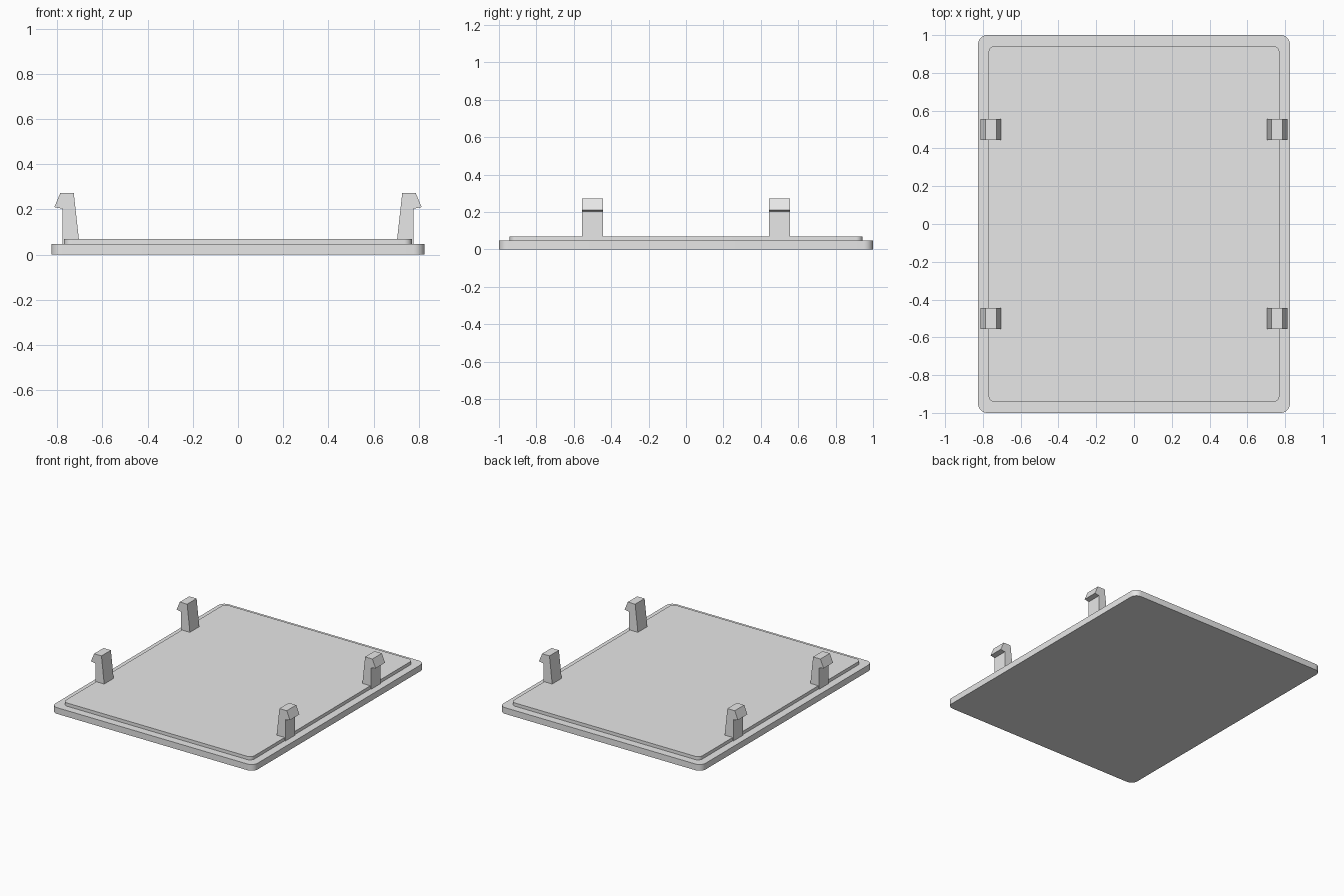
import bpy, bmesh, math

cube = bpy.data.objects.get("Cube")
if cube:
    bpy.data.objects.remove(cube, do_unlink=True)

grey = bpy.data.materials.new("light grey plastic")
grey.use_nodes = True
colour = (0.8, 0.8, 0.8, 1)
grey.diffuse_color = colour
grey.node_tree.nodes["Principled BSDF"].inputs["Base Color"].default_value = colour


def extrude_outline(name, points, direction):
    """Solid made by sweeping a closed 3D outline along a direction."""
    bm = bmesh.new()
    face = bm.faces.new([bm.verts.new(p) for p in points])
    swept = bmesh.ops.extrude_face_region(bm, geom=[face], use_keep_orig=True)
    moved = [g for g in swept["geom"] if isinstance(g, bmesh.types.BMVert)]
    bmesh.ops.translate(bm, verts=moved, vec=direction)
    bmesh.ops.recalc_face_normals(bm, faces=bm.faces)
    mesh = bpy.data.meshes.new(name)
    bm.to_mesh(mesh)
    bm.free()
    mesh.materials.append(grey)
    obj = bpy.data.objects.new(name, mesh)
    bpy.context.collection.objects.link(obj)
    return obj


def rounded_plate(name, half_x, half_y, radius, bottom, top, steps=8):
    points = []
    for corner, (sx, sy) in enumerate([(1, 1), (-1, 1), (-1, -1), (1, -1)]):
        for i in range(steps + 1):
            a = math.pi / 2 * (corner + i / steps)
            points.append((sx * (half_x - radius) + radius * math.cos(a),
                           sy * (half_y - radius) + radius * math.sin(a), bottom))
    obj = extrude_outline(name, points, (0, 0, top - bottom))
    bpy.ops.object.select_all(action='DESELECT')
    obj.select_set(True)
    bpy.context.view_layer.objects.active = obj
    bpy.ops.object.shade_smooth_by_angle(angle=math.radians(30))


# Cover plate with the raised inner panel
rounded_plate("cover_plate", 0.826, 1.0, 0.05, 0, 0.046)
rounded_plate("raised_panel", 0.77, 0.943, 0.035, 0.046, 0.07)

# Snap clips: tapered stem with an outward barb
clip_profile = [(0.702, 0.046), (0.777, 0.046), (0.777, 0.203), (0.813, 0.21),
                (0.787, 0.272), (0.727, 0.272)]
clip_width = 0.11
for side, sx in (("left", 1), ("right", -1)):
    for end, y in (("front", -0.5), ("back", 0.5)):
        outline = [(sx * x, y - clip_width / 2, z) for x, z in clip_profile]
        extrude_outline(f"{end}_{side}_clip", outline, (0, clip_width, 0))
